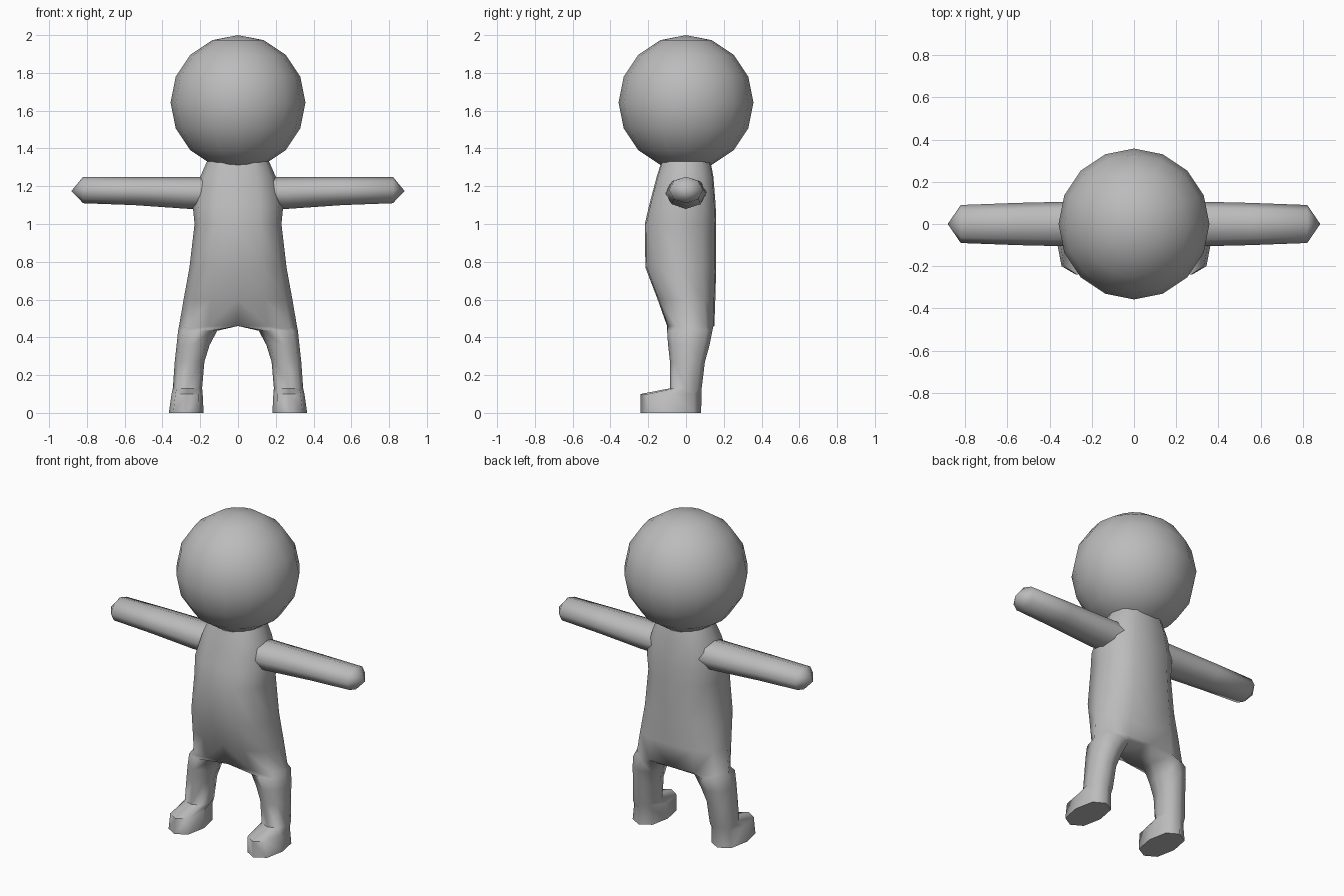
import bpy, bmesh, math
from math import radians, cos, sin

cube = bpy.data.objects.get("Cube")
if cube:
    bpy.data.objects.remove(cube)

grey = bpy.data.materials.new("plain_grey")
grey.use_nodes = True
colour = (0.5, 0.5, 0.5, 1)
grey.diffuse_color = colour
grey.node_tree.nodes["Principled BSDF"].inputs["Base Color"].default_value = colour


def finish(bm, name, mirror=False):
    mesh = bpy.data.meshes.new(name)
    bmesh.ops.recalc_face_normals(bm, faces=bm.faces)
    bm.to_mesh(mesh)
    bm.free()
    obj = bpy.data.objects.new(name, mesh)
    bpy.context.collection.objects.link(obj)
    mesh.materials.append(grey)
    if mirror:
        mod = obj.modifiers.new("mirror", "MIRROR")
        mod.use_clip = True
    bpy.ops.object.select_all(action="DESELECT")
    obj.select_set(True)
    bpy.context.view_layer.objects.active = obj
    bpy.ops.object.shade_smooth_by_angle(angle=radians(65))
    return obj


def add_ring(bm, points):
    return [bm.verts.new(p) for p in points]


def bridge(bm, a, b, closed=True):
    n = len(a)
    for i in range(n if closed else n - 1):
        j = (i + 1) % n
        bm.faces.new((a[i], a[j], b[j], b[i]))


# Head
bm = bmesh.new()
bmesh.ops.create_uvsphere(bm, u_segments=16, v_segments=8, radius=0.357)
bmesh.ops.translate(bm, verts=bm.verts, vec=(0, 0, 1.643))
finish(bm, "head")


# Body half: torso rings run from front centre round the side to back centre
def torso_ring(z, w, front, back):
    mid, half = (front + back) / 2, (back - front) / 2
    shape = [(0, -1), (0.5, -0.96), (0.87, -0.62), (1, 0),
             (0.87, 0.62), (0.5, 0.96), (0, 1)]
    return [(w * x, mid + half * y, z) for x, y in shape]


# Leg rings start at the inner front corner and end at the inner side
def leg_ring(z, inner, outer, front, back):
    cx, rx = (inner + outer) / 2, (outer - inner) / 2
    cy, ry = (front + back) / 2, (back - front) / 2
    return [(cx + rx * 1.06 * cos(a) if k % 2 == 0 else cx + rx * cos(a),
             cy + ry * 1.06 * sin(a) if k % 2 == 0 else cy + ry * sin(a), z)
            for k in range(8) for a in [radians(225 + 45 * k)]]


bm = bmesh.new()
torso = [add_ring(bm, torso_ring(*r)) for r in (
    (1.33, 0.165, -0.13, 0.13),
    (1.25, 0.20, -0.155, 0.145),
    (1.10, 0.24, -0.195, 0.157),
    (1.00, 0.23, -0.218, 0.16),
    (0.77, 0.257, -0.215, 0.16),
    (0.60, 0.288, -0.15, 0.155),
    (0.46, 0.312, -0.10, 0.15))]
for a, b in zip(torso, torso[1:]):
    bridge(bm, a, b, closed=False)
# Neck cap, hidden in the head
bm.faces.new(torso[0])

# The crotch point closes the last torso ring so that the leg can follow
crotch = bm.verts.new((0, 0.02, 0.46))
rings = [torso[-1] + [crotch]]
rings += [add_ring(bm, leg_ring(*r)) for r in (
    (0.435, 0.11, 0.317, -0.10, 0.14),
    (0.36, 0.15, 0.325, -0.095, 0.125),
    (0.27, 0.178, 0.335, -0.085, 0.10),
    (0.13, 0.19, 0.345, -0.085, 0.083),
    (0.10, 0.187, 0.352, -0.24, 0.082),
    (0.00, 0.182, 0.366, -0.24, 0.08))]
for a, b in zip(rings, rings[1:]):
    bridge(bm, a, b)
bm.faces.new(rings[-1])
finish(bm, "body_and_legs", mirror=True)

# Arms, with a pointed hand end
bm = bmesh.new()
arm = []
for x, bottom, depth in ((0.15, 1.08, 0.11), (0.26, 1.08, 0.107),
                         (0.55, 1.10, 0.10), (0.82, 1.11, 0.09)):
    mid, half = (1.25 + bottom) / 2, (1.25 - bottom) / 2
    arm.append(add_ring(bm, [(x, depth * cos(a), mid + half * sin(a))
                             for a in (radians(45 * k) for k in range(8))]))
for a, b in zip(arm, arm[1:]):
    bridge(bm, a, b)
bm.faces.new(arm[0])
tip = bm.verts.new((0.882, 0, 1.175))
for i in range(8):
    bm.faces.new((arm[-1][i], arm[-1][(i + 1) % 8], tip))
finish(bm, "arms", mirror=True)
